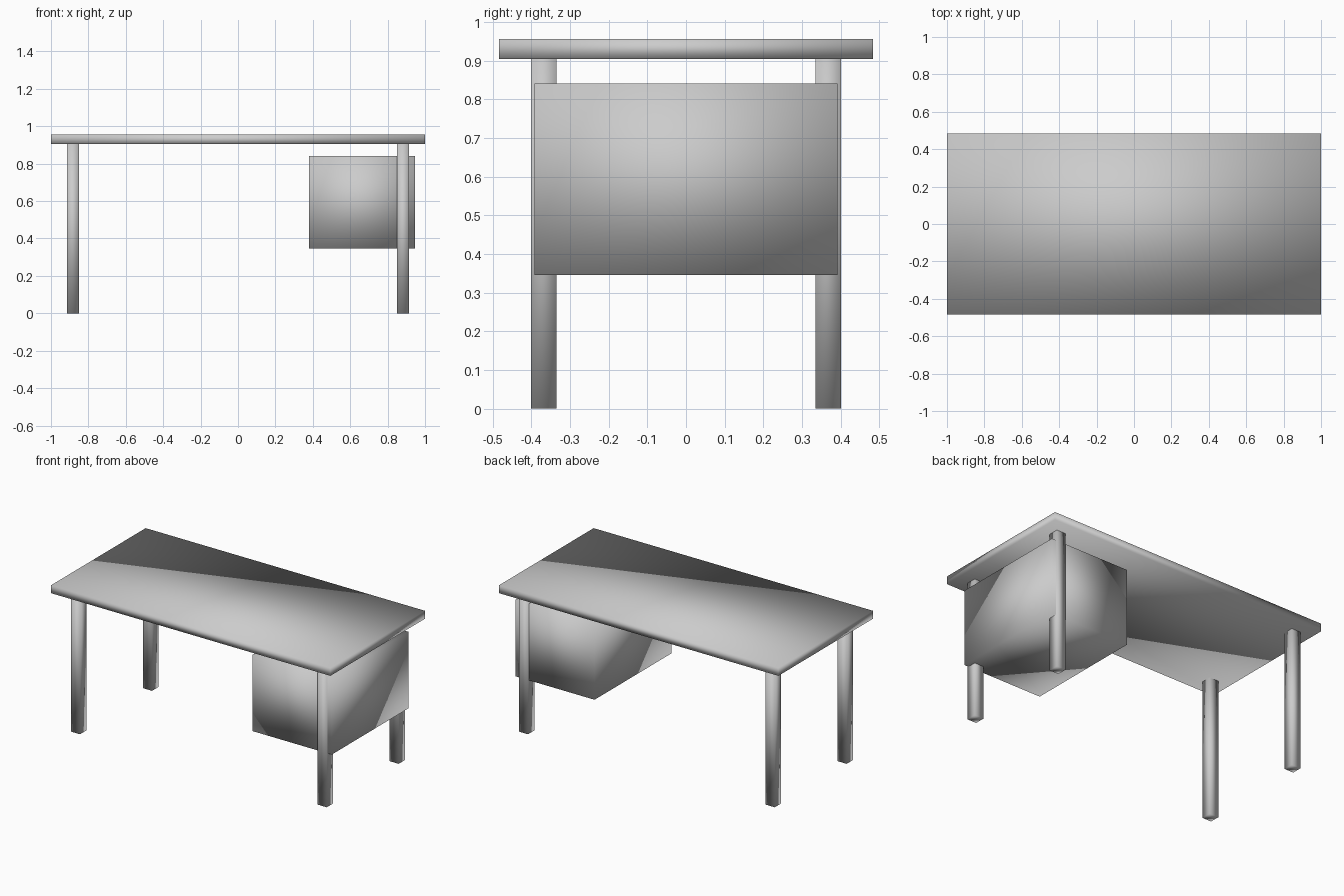
import bpy

cube = bpy.data.objects.get("Cube")
if cube:
    bpy.data.objects.remove(cube, do_unlink=True)

# Single plain grey finish
grey = bpy.data.materials.new("plain_grey")
grey.use_nodes = True
colour = (0.6, 0.6, 0.6, 1)
grey.diffuse_color = colour
grey.node_tree.nodes["Principled BSDF"].inputs["Base Color"].default_value = colour


def box(name, low, high):
    """Soft-shaded box between two opposite corners."""
    bpy.ops.mesh.primitive_cube_add(size=1, location=[(a + b) / 2 for a, b in zip(low, high)])
    obj = bpy.context.object
    obj.name = name
    obj.scale = [b - a for a, b in zip(low, high)]
    bpy.ops.object.transform_apply(location=False, rotation=False, scale=True)
    bpy.ops.object.shade_smooth()
    obj.data.materials.append(grey)
    return obj


# Table top
box("desk_top", (-1, -0.484, 0.905), (1, 0.484, 0.956))

# Four square legs
half = 0.0325
for side, x in (("left", 0.883), ("right", -0.883)):
    for end, y in (("front", -0.368), ("back", 0.368)):
        box(f"{end}_{side}_leg", (x - half, y - half, 0), (x + half, y + half, 0.905))

# Hanging drawer cabinet
box("drawer_cabinet", (0.38, -0.392, 0.346), (0.946, 0.392, 0.841))
